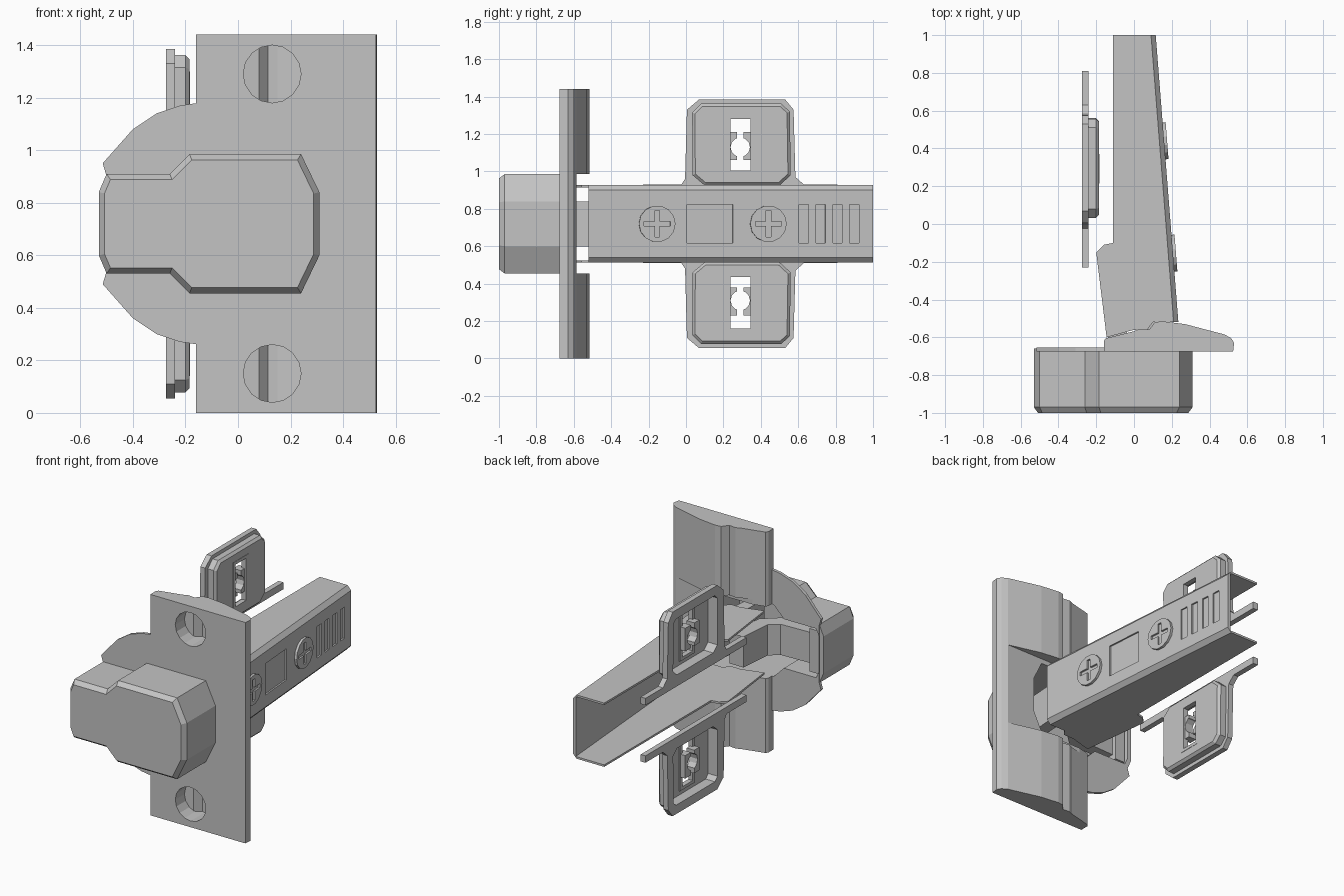
import bpy, bmesh, math
from mathutils import Vector

if "Cube" in bpy.data.objects:
    bpy.data.objects.remove(bpy.data.objects["Cube"])

grey = bpy.data.materials.new("plain_grey")
grey.diffuse_color = (0.55, 0.55, 0.55, 1)
grey.use_nodes = True
grey.node_tree.nodes["Principled BSDF"].inputs["Base Color"].default_value = grey.diffuse_color
MID = 0.72          # mid height, the model is symmetric about it


def place(axis, u, v, w):
    return {'x': (w, u, v), 'y': (u, w, v), 'z': (u, v, w)}[axis]


def loft(name, axis, rings):
    """Skin equal-count outlines [(points, position)] along an axis, with end caps."""
    bm = bmesh.new()
    loops = [[bm.verts.new(place(axis, u, v, w)) for u, v in pts] for pts, w in rings]
    n = len(loops[0])
    for a, b in zip(loops, loops[1:]):
        for i in range(n):
            j = (i + 1) % n
            bm.faces.new((a[i], a[j], b[j], b[i]))
    bm.faces.new(loops[0])
    bm.faces.new(loops[-1])
    bmesh.ops.recalc_face_normals(bm, faces=bm.faces)
    me = bpy.data.meshes.new(name)
    bm.to_mesh(me)
    bm.free()
    me.materials.append(grey)
    ob = bpy.data.objects.new(name, me)
    bpy.context.collection.objects.link(ob)
    return ob


def prism(name, axis, pts, a, b):
    return loft(name, axis, [(pts, a), (pts, b)])


def rect(u0, u1, v0, v1):
    return [(u0, v0), (u1, v0), (u1, v1), (u0, v1)]


def circle(u, v, r, n=16):
    return [(u + r * math.cos(2 * math.pi * i / n), v + r * math.sin(2 * math.pi * i / n))
            for i in range(n)]


def inset(pts, d):
    """Mitred inward offset of an outline."""
    n = len(pts)
    area = sum(pts[i - 1][0] * pts[i][1] - pts[i][0] * pts[i - 1][1] for i in range(n))
    s = d if area > 0 else -d
    out = []
    for i in range(n):
        p, q, r = (Vector(pts[k % n]) for k in (i - 1, i, i + 1))
        e, f = (q - p).normalized(), (r - q).normalized()
        m = Vector((-e.y, e.x)) + Vector((-f.y, f.x))
        q = q + m * (2 * s / m.length_squared)
        out.append((q.x, q.y))
    return out


def boolean(ob, other, op='DIFFERENCE'):
    mod = ob.modifiers.new("bool", 'BOOLEAN')
    mod.operation, mod.solver, mod.object = op, 'EXACT', other
    bpy.context.view_layer.objects.active = ob
    bpy.ops.object.modifier_apply(modifier=mod.name)
    bpy.data.objects.remove(other)
    return ob


def mirrored(half):
    """Complete an outline across the mid height."""
    return half + [(u, 2 * MID - v) for u, v in reversed(half)]


# Hinge cup: bevelled hollow body, open at the back
cup_out = mirrored([(-.53, .60), (-.50, .53), (-.26, .53), (-.185, .455), (.24, .455), (.31, .60)])
cup_in = inset(cup_out, .03)
loft("cup", 'y', [(cup_in, -.95), (cup_in, -.66), (cup_out, -.66), (cup_out, -.97),
                  (inset(cup_out, .022), -1.0)])

# Rounded flange beside the cup
side = mirrored([(-.15, .26), (-.22, .27), (-.31, .30), (-.40, .36), (-.515, .49), (-.50, .54)])
flange = prism("round_flange", 'y', side, -.675, -.655)
boolean(flange, prism("cut", 'y', cup_in, -.8, -.5))

# Cover plate with contoured back
back = [(-.16, -.675), (.525, -.675), (.53, -.63), (.515, -.605), (.48, -.585), (.27, -.53),
        (.15, -.515), (.11, -.52), (.08, -.56), (.03, -.555), (0, -.568), (-.15, -.605), (-.16, -.62)]
cover = prism("cover_plate", 'z', back, 0, 1.44)
boolean(cover, prism("cut", 'z', rect(-.5, .8, -.585, -.3), .455, .985))
boolean(cover, prism("cut", 'y', cup_in, -.8, -.5))
# Screw recesses following the contour
for z in (.15, 1.29):
    cutter = prism("cut", 'y', circle(.13, z, .11), -.8, -.4)
    contour = [(-.05, -.8), (.3, -.8), (.3, -.55), (.15, -.527), (.115, -.53),
               (.08, -.572), (-.05, -.59)]
    boolean(cutter, prism("cut2", 'z', contour, z - .3, z + .3), 'INTERSECT')
    boolean(cover, cutter)

# Channel arm, open towards -x


def arm_outline(d):
    return [(-.11, 1), (.115 - d, 1), (.235 - d, -.52), (.1, -.52), (.07, -.56), (0, -.56),
            (-.145, -.60), (-.20, -.15), (-.16, -.11), (-.11, -.10)]


arm = loft("arm", 'z', [(arm_outline(.025), .512), (arm_outline(0), .54),
                        (arm_outline(0), .90), (arm_outline(.025), .928)])
hollow = [(-.5, 1.1), (.087, 1.1), (.229, -.7), (-.5, -.7)]
boolean(arm, prism("cut", 'z', hollow, .525, .915))


def on_web(ob, y):
    """Put an object built around the origin on the sloping outer web."""
    ob.location = (.115 + (1 - y) * .0789, y, MID)
    ob.rotation_euler.z = .0787
    return ob


# Pressed window and grip slots
for y, w in ((.128, .245), (.63, .05), (.72, .05), (.81, .05), (.90, .05)):
    boolean(arm, on_web(prism("cut", 'x', rect(-w / 2, w / 2, -.102, .102), -.01, .05), y))

# Cross-head screws
for name, y in (("front_screw", -.155), ("rear_screw", .44)):
    screw = on_web(prism(name, 'x', circle(0, 0, .098, 14), -.015, .016), y)
    for a, b in ((.07, .013), (.013, .07)):
        boolean(screw, on_web(prism("cut", 'x', rect(-a, a, -b, b), .004, .05), y))

# Links joining the arm to the cup
link = [(-.02, -.42), (-.12, -.42), (-.14, -.64), (-.20, -.69), (-.46, -.70), (-.46, -.78),
        (-.15, -.77), (-.05, -.68)]
prism("outer_link", 'z', link, .62, .82)
prism("inner_link", 'z', [(.16, -.45), (.08, -.45), (.05, -.88), (.13, -.88)], .60, .84)
prism("cup_pin_block", 'z', rect(-.49, -.42, -.90, -.67), .58, .86)

# Mounting plate halves: rail, wing, raised pad, recessed back, adjuster slot
wing_pts = [(-.23, .885), (.81, .885), (.81, .93), (.63, .93), (.585, .97), (.575, 1.33),
            (.53, 1.385), (.07, 1.385), (.005, 1.33), (-.005, .96), (-.025, .93), (-.23, .93)]
pad_pts = [(.10, .925), (.50, .925), (.56, .98), (.555, 1.32), (.51, 1.362), (.08, 1.362),
           (.033, 1.315), (.035, .98)]
for name, flip in (("upper", False), ("lower", True)):
    def z(pts):
        return [(u, 2 * MID - v) for u, v in pts] if flip else pts
    pad = z(pad_pts)
    wing = prism(name + "_mount_wing", 'x', z(wing_pts), -.275, -.24)
    boolean(wing, loft("pad", 'x', [(pad, -.255), (pad, -.20), (inset(pad, .015), -.185)]), 'UNION')
    boolean(wing, prism("cut", 'x', inset(pad, .035), -.4, -.208))
    boolean(wing, prism("cut", 'x', z(rect(.225, .36, .995, 1.29)), -.4, 0))
    # Adjuster clamp with keyhole
    clamp = prism(name + "_adjuster", 'x', z(rect(.22, .365, 1.06, 1.21)), -.25, -.195)
    boolean(clamp, prism("cut", 'x', z(circle(.29, 1.13, .052, 12)), -.4, 0))
    boolean(clamp, prism("cut", 'x', z(rect(.272, .308, 1.0, 1.25)), -.4, 0))
    # Slim frame around the slot
    frame = prism(name + "_slot_frame", 'x', z(rect(.215, .37, .985, 1.30)), -.215, -.183)
    boolean(frame, prism("cut", 'x', z(rect(.238, .345, 1.005, 1.28)), -.4, 0))
